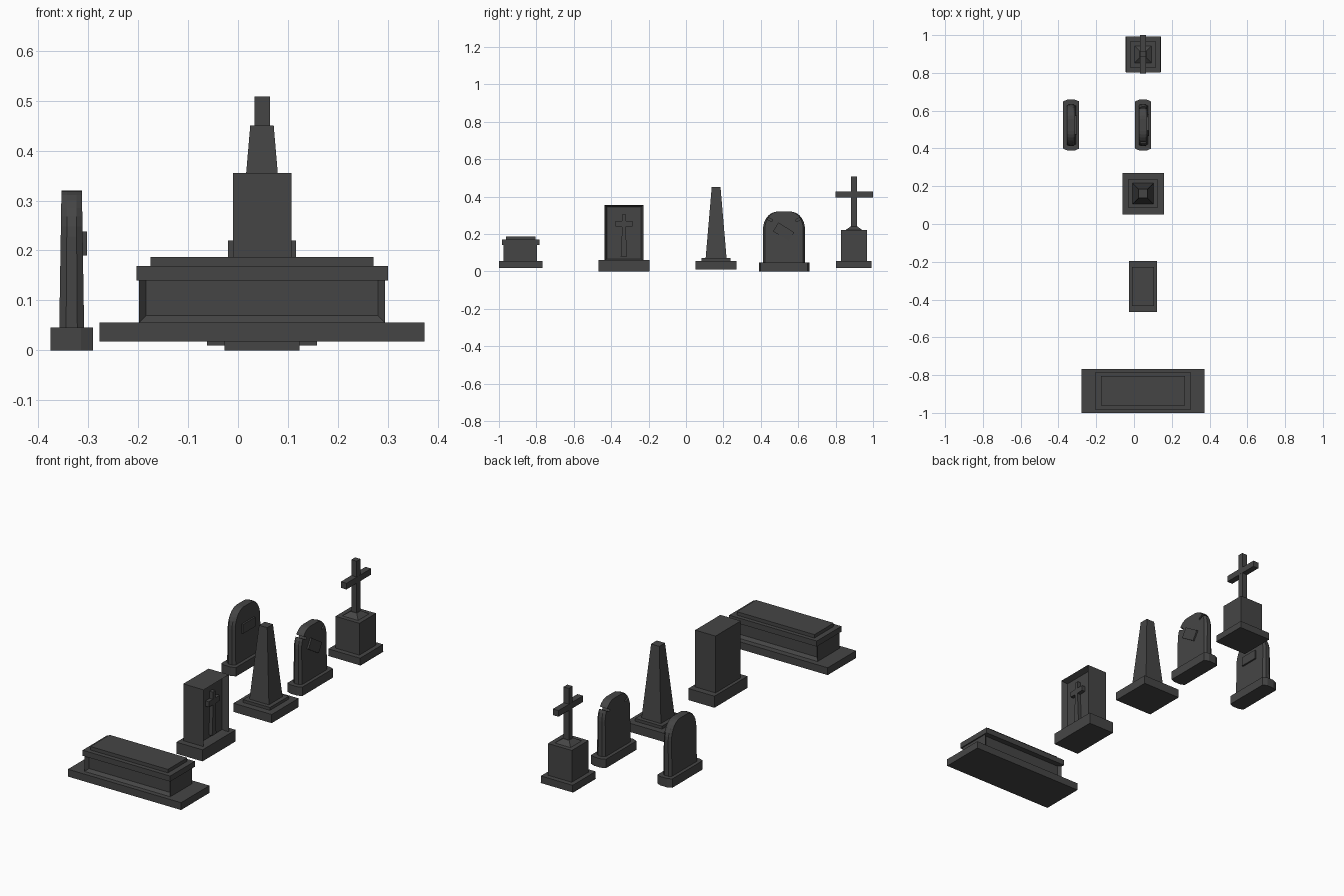
import bpy, bmesh, math
from mathutils import Vector, Matrix

if "Cube" in bpy.data.objects:
    bpy.data.objects.remove(bpy.data.objects["Cube"])

stone = bpy.data.materials.new("dark_stone")
stone.diffuse_color = (0.06, 0.06, 0.06, 1)
stone.use_nodes = True
stone.node_tree.nodes["Principled BSDF"].inputs["Base Color"].default_value = stone.diffuse_color


def finish(bm, name):
    bmesh.ops.recalc_face_normals(bm, faces=bm.faces)
    me = bpy.data.meshes.new(name)
    bm.to_mesh(me)
    bm.free()
    me.materials.append(stone)
    ob = bpy.data.objects.new(name, me)
    bpy.context.collection.objects.link(ob)
    return ob


def loft(name, rings):
    """Join equal-length rings of points into a closed solid."""
    bm = bmesh.new()
    loops = [[bm.verts.new(p) for p in r] for r in rings]
    n = len(rings[0])
    for a, b in zip(loops, loops[1:]):
        for i in range(n):
            j = (i + 1) % n
            bm.faces.new((a[i], a[j], b[j], b[i]))
    bm.faces.new(loops[0])
    bm.faces.new(loops[-1])
    return finish(bm, name)


def rect(x0, x1, y0, y1, z):
    return [(x0, y0, z), (x1, y0, z), (x1, y1, z), (x0, y1, z)]


def box(name, x0, x1, y0, y1, z0, z1):
    return loft(name, [rect(x0, x1, y0, y1, z0), rect(x0, x1, y0, y1, z1)])


def taper(name, cx, cy, h0, h1, z0, z1):
    return loft(name, [rect(cx - h, cx + h, cy - h, cy + h, z)
                       for h, z in ((h0, z0), (h1, z1))])


def recess(ob, normal, margin, depth):
    """Sink a framed panel into the face that looks along normal."""
    bm = bmesh.new()
    bm.from_mesh(ob.data)
    n = Vector(normal)
    f = max(bm.faces, key=lambda f: f.normal.dot(n))
    bmesh.ops.inset_region(bm, faces=[f], thickness=margin)
    bmesh.ops.translate(bm, verts=f.verts[:], vec=-n * depth)
    bm.to_mesh(ob.data)
    bm.free()


def tilted_box(name, centre, size, angle):
    sx, sy, sz = (s / 2 for s in size)
    ob = box(name, -sx, sx, -sy, sy, -sz, sz)
    ob.data.transform(Matrix.Translation(centre) @ Matrix.Rotation(angle, 4, 'X'))
    return ob


# Long tomb with stepped lid
box("tomb_base", -0.277, 0.373, -1.0, -0.767, 0.018, 0.056)
body = box("tomb_body", -0.198, 0.294, -0.975, -0.797, 0.056, 0.155)
recess(body, (0, -1, 0), 0.019, 0.015)
recess(body, (0, 1, 0), 0.019, 0.015)
box("tomb_lid", -0.203, 0.30, -0.985, -0.783, 0.14, 0.169)
box("tomb_lid_top", -0.175, 0.271, -0.962, -0.804, 0.169, 0.187)

# Square stone with a cross in a recessed panel
box("panel_stone_base", -0.027, 0.123, -0.467, -0.195, 0, 0.06)
panel = box("panel_stone_body", -0.01, 0.107, -0.435, -0.228, 0.055, 0.355)
recess(panel, (1, 0, 0), 0.017, 0.03)
half = [(0.017, 0.08), (0.009, 0.238), (0.045, 0.24), (0.045, 0.268),
        (0.011, 0.268), (0.011, 0.305)]
outline = half + [(-y, z) for y, z in reversed(half)]
loft("relief_cross", [[(x, y - 0.332, z) for y, z in outline] for x in (0.07, 0.096)])

# Obelisk
taper("obelisk_base", 0.048, 0.161, 0.11, 0.11, 0.01, 0.055)
taper("obelisk_step", 0.048, 0.161, 0.077, 0.077, 0.055, 0.07)
taper("obelisk_shaft", 0.048, 0.161, 0.056, 0.0235, 0.07, 0.45)

# Pair of rounded headstones with chamfered ends
CY = 0.524
LAYERS = ((-1, 0.01), (-0.45, 0), (0.45, 0), (1, 0.01))


def headstone(name, cx):
    half = [(0.112, 0.04)] + [
        (0.032 + 0.08 * math.cos(t), 0.228 + 0.092 * math.sin(t))
        for t in (math.pi / 2 * i / 7 for i in range(8))]
    prof = half + [(-y, z) for y, z in reversed(half)]
    loft(name + "_base", [[(cx + s * 0.0425, CY + y * (0.135 - c), z) for y, z in
                           ((-1, 0), (1, 0), (1, 0.046), (-1, 0.046))]
                          for s, c in LAYERS])
    return loft(name + "_slab", [
        [(cx + s * (0.0256 - 0.016 * z), CY + y * (1 - c / 0.112), z) for y, z in prof]
        for s, c in LAYERS])


headstone("whole_headstone", -0.333)
box("whole_headstone_plaque", -0.327, -0.302, CY - 0.05, CY + 0.05, 0.19, 0.238)

slab = headstone("cracked_headstone", 0.048)
tilted_box("cracked_headstone_plaque", (0.066, 0.522, 0.211), (0.025, 0.1, 0.055),
           math.radians(-32))
# Cracks at both shoulders
for i, s in enumerate((-1, 1)):
    cut = tilted_box("crack_cutter_%d" % i, (0.048, CY + s * 0.092, 0.285),
                     (0.2, 0.065, 0.011), s * math.radians(28))
    cut.hide_render = True
    cut.hide_set(True)
    m = slab.modifiers.new("crack", 'BOOLEAN')
    m.operation = 'DIFFERENCE'
    m.solver = 'EXACT'
    m.object = cut

# Cross on a pedestal
taper("cross_base", 0.048, 0.898, 0.091, 0.094, 0.018, 0.018 + 0.0001).name = "cross_foot"
box("cross_base_slab", -0.043, 0.139, 0.803, 0.992, 0.018, 0.055)
taper("cross_pedestal", 0.048, 0.898, 0.0685, 0.0685, 0.055, 0.22)
taper("cross_socket", 0.048, 0.898, 0.047, 0.018, 0.219, 0.24)
box("cross_upright", 0.033, 0.064, 0.883, 0.914, 0.22, 0.508)
box("cross_bar", 0.0325, 0.0645, 0.798, 1.0, 0.394, 0.426)
